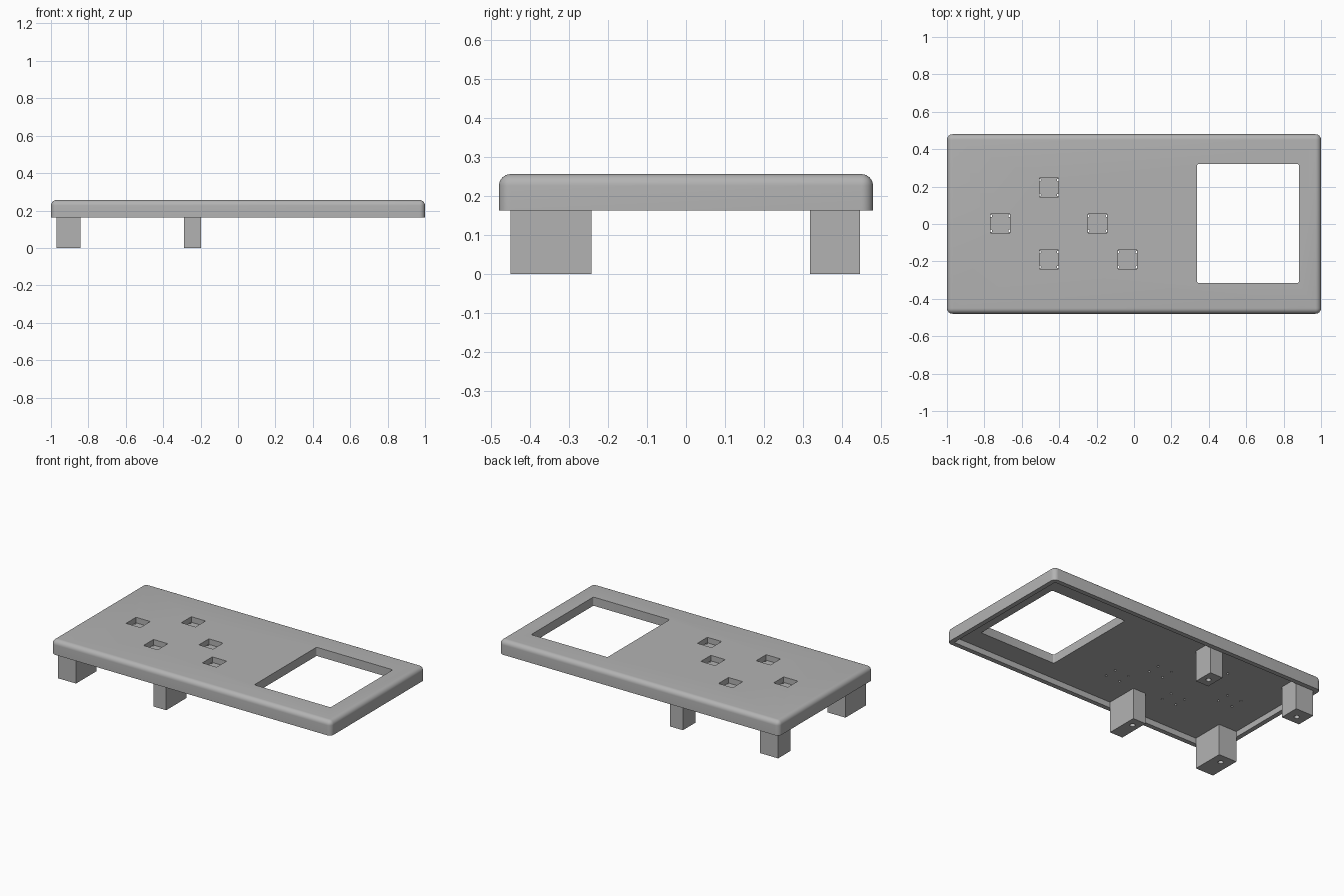
import bpy
import bmesh
from mathutils import Matrix, Vector

cube = bpy.data.objects.get("Cube")
if cube:
    bpy.data.objects.remove(cube, do_unlink=True)

grey = bpy.data.materials.new("plain_grey")
grey.use_nodes = True
GREY = (0.45, 0.45, 0.45, 1)
grey.diffuse_color = GREY
grey.node_tree.nodes["Principled BSDF"].inputs["Base Color"].default_value = GREY


def make_object(name, bm):
    mesh = bpy.data.meshes.new(name)
    bm.to_mesh(mesh)
    bm.free()
    mesh.materials.append(grey)
    obj = bpy.data.objects.new(name, mesh)
    bpy.context.collection.objects.link(obj)
    return obj


def add_box(bm, low, high):
    low, high = Vector(low), Vector(high)
    place = Matrix.Translation((low + high) / 2) @ Matrix.Diagonal((*(high - low), 1))
    return bmesh.ops.create_cube(bm, size=1, matrix=place)["verts"]


def box(name, low, high):
    bm = bmesh.new()
    add_box(bm, low, high)
    return make_object(name, bm)


def add_rod(bm, x, y, low, high, radius):
    bmesh.ops.create_cone(bm, cap_ends=True, segments=16, radius1=radius, radius2=radius,
                          depth=high - low, matrix=Matrix.Translation((x, y, (low + high) / 2)))


def round_edges(obj, radius, segments, rule):
    """Bevel the edges whose two end points satisfy the rule."""
    bm = bmesh.new()
    bm.from_mesh(obj.data)
    edges = [e for e in bm.edges if rule(e.verts[0].co, e.verts[1].co)]
    bmesh.ops.bevel(bm, geom=edges, offset=radius, offset_type='OFFSET',
                    segments=segments, profile=0.5, affect='EDGES')
    bm.to_mesh(obj.data)
    bm.free()


def cut(obj, cutter):
    """Subtract the cutter from the object and discard it."""
    mod = obj.modifiers.new("cut", 'BOOLEAN')
    mod.operation = 'DIFFERENCE'
    mod.solver = 'EXACT'
    mod.object = cutter
    bpy.context.view_layer.objects.active = obj
    bpy.ops.object.modifier_apply(modifier=mod.name)
    bpy.data.objects.remove(cutter, do_unlink=True)


def upright(a, b):
    return abs(a.z - b.z) > 0.01


BOTTOM, FLOOR, POCKET, TOP = 0.163, 0.2, 0.22, 0.256

# Cover plate with rounded top and corners
plate = box("cover_plate", (-1, -0.48, BOTTOM), (1, 0.48, TOP))
round_edges(plate, 0.03, 8, lambda a, b: upright(a, b) or min(a.z, b.z) > TOP - 0.01)

# Hollow underside leaving a thin rim
cut(plate, box("hollow_cutter", (-0.97, -0.45, 0.1), (0.97, 0.45, FLOOR)))

# Display window
window = box("window_cutter", (0.337, -0.315, 0.1), (0.882, 0.32, 0.4))
round_edges(window, 0.008, 4, upright)
cut(plate, window)

# Button pockets with four pin holes in each floor
buttons = [(-0.715, 0.003), (-0.455, 0.195), (-0.195, 0.003), (-0.455, -0.19), (-0.035, -0.19)]
pockets, pins = bmesh.new(), bmesh.new()
for x, y in buttons:
    add_box(pockets, (x - 0.051, y - 0.051, POCKET), (x + 0.051, y + 0.051, 0.4))
    for sx in (-1, 1):
        for sy in (-1, 1):
            add_rod(pins, x + sx * 0.05, y + sy * 0.04, 0.1, POCKET + 0.001, 0.007)
cut(plate, make_object("pocket_cutter", pockets))
cut(plate, make_object("pin_cutter", pins))

# Legs with a screw hole in each foot
sides = {"right": (-0.97, -0.842), "middle": (-0.29, -0.198)}
depths = {"front": (-0.45, -0.242, -0.305), "back": (0.318, 0.446, 0.375)}
legs = []
for side, (x0, x1) in sides.items():
    for end, (y0, y1, hole_y) in depths.items():
        leg = box(f"{end}_{side}_leg", (x0, y0, 0), (x1, y1, FLOOR + 0.005))
        hole = bmesh.new()
        add_rod(hole, (x0 + x1) / 2, hole_y, -0.05, 0.13, 0.016)
        cut(leg, make_object("screw_cutter", hole))
        legs.append(leg)

# Smooth the rounded surfaces and keep the corners crisp
bpy.ops.object.select_all(action='DESELECT')
for obj in [plate, *legs]:
    obj.select_set(True)
bpy.context.view_layer.objects.active = plate
bpy.ops.object.shade_smooth_by_angle(angle=0.5)
